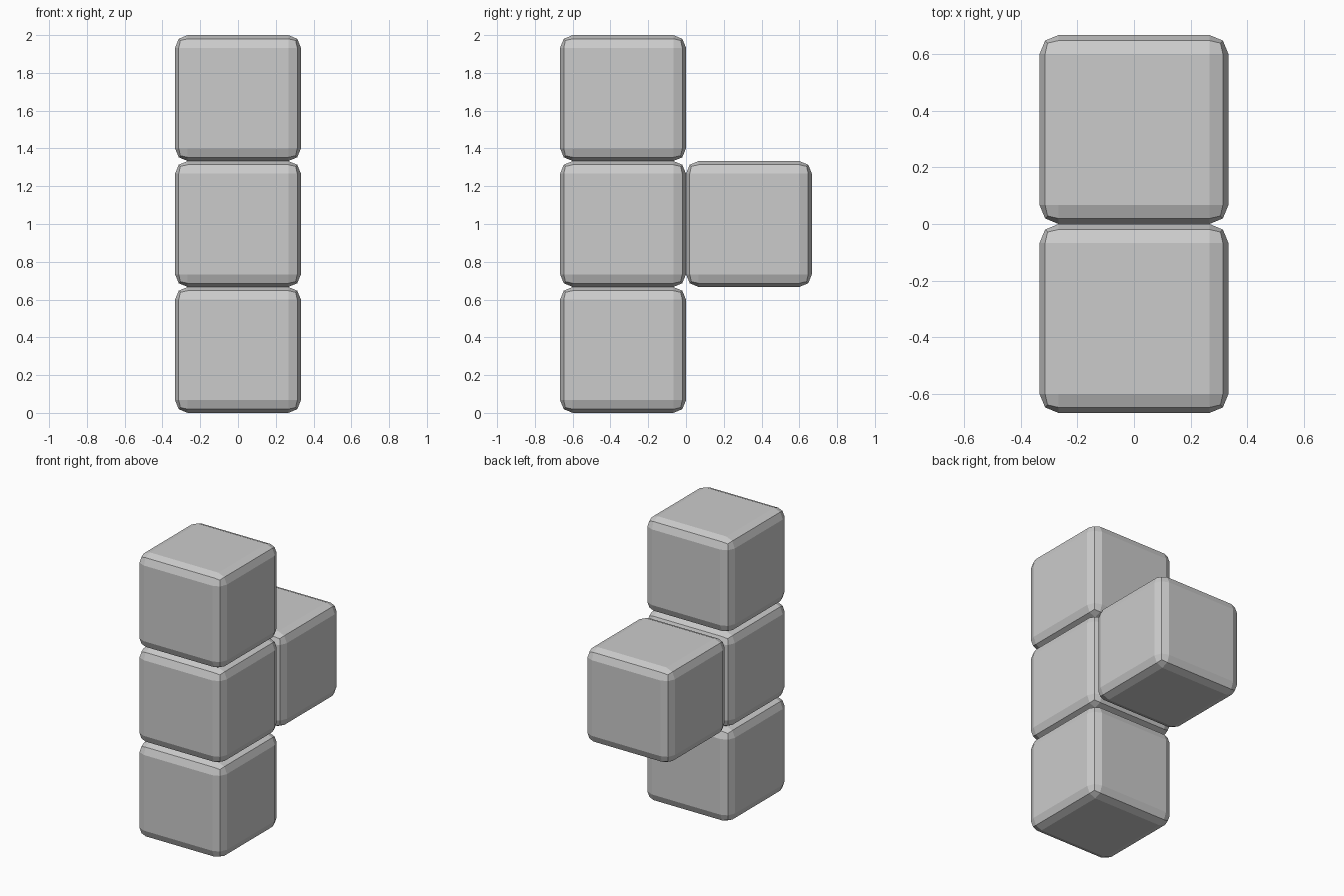
import bpy

if "Cube" in bpy.data.objects:
    bpy.data.objects.remove(bpy.data.objects["Cube"])

SIZE = 2 / 3     # cube edge length and grid pitch
BEVEL = 0.067


def block(name, y, z):
    """One flat-shaded cube with two-step rounded edges."""
    bpy.ops.mesh.primitive_cube_add(size=SIZE, location=(0, y, z))
    obj = bpy.context.object
    obj.name = name
    mod = obj.modifiers.new("rounded_edges", "BEVEL")
    mod.width = BEVEL
    mod.segments = 2
    mod.limit_method = 'NONE'
    return obj


# Column of three blocks at the front
for i, name in enumerate(("bottom_block", "middle_block", "top_block")):
    block(name, -SIZE / 2, SIZE * (i + 0.5))

# Single block behind the middle one
block("rear_block", SIZE / 2, SIZE * 1.5)
